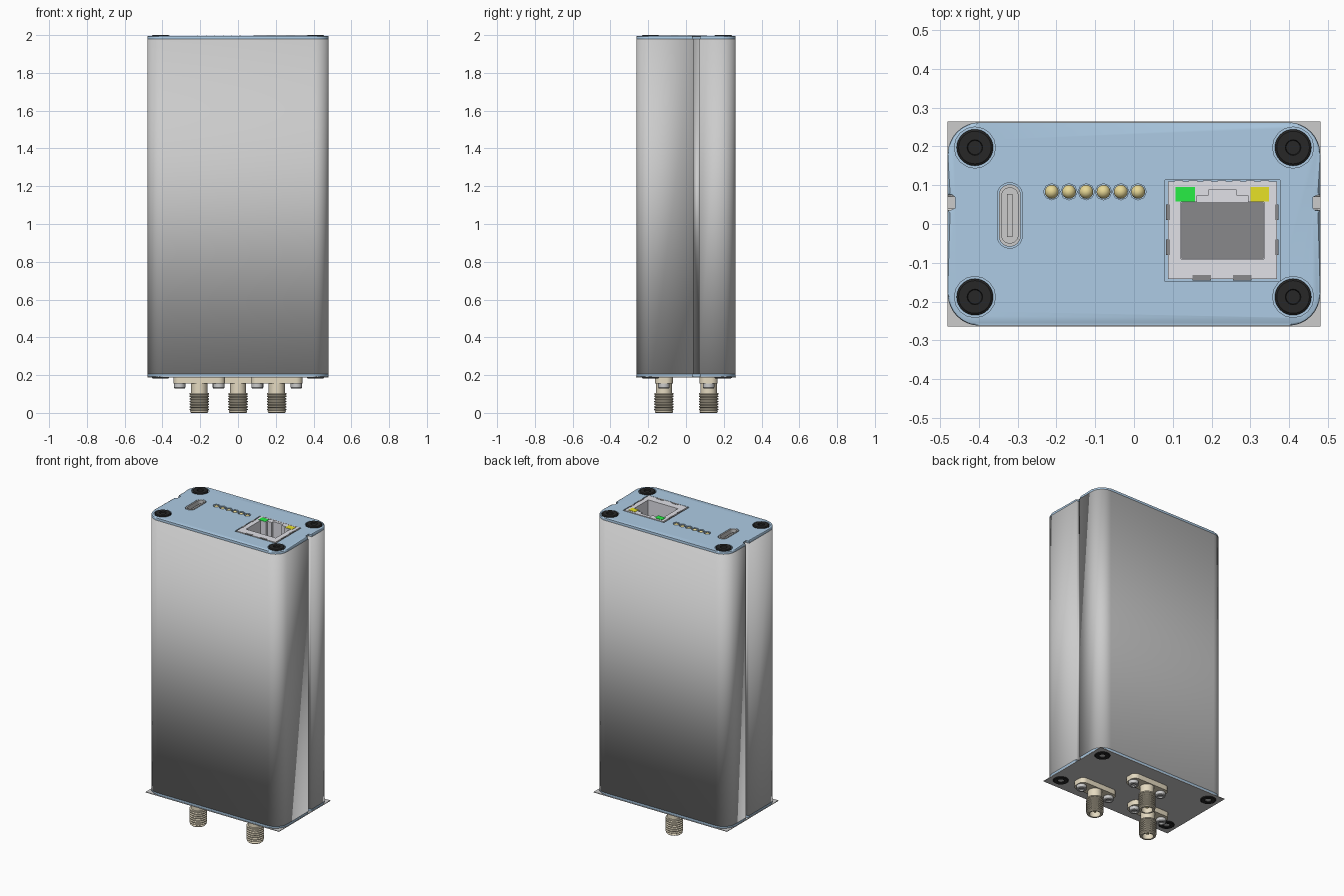
import bpy, bmesh
from math import sin, cos, pi, radians

if "Cube" in bpy.data.objects:
    bpy.data.objects.remove(bpy.data.objects["Cube"])

COLORS = {"blue": (0.42, 0.6, 0.78, 1), "black": (0.02, 0.02, 0.02, 1), "tan": (0.78, 0.7, 0.53, 1),
          "gold": (0.8, 0.68, 0.3, 1), "silver": (0.75, 0.75, 0.8, 1), "green": (0.02, 0.85, 0.06, 1),
          "yellow": (0.8, 0.75, 0.02, 1), "dark": (0.25, 0.25, 0.26, 1)}
MATS = {}
for key, col in COLORS.items():
    MATS[key] = bpy.data.materials.new(key)
    MATS[key].diffuse_color = col


def finish(bm, name, color=None):
    bmesh.ops.recalc_face_normals(bm, faces=bm.faces[:])
    me = bpy.data.meshes.new(name)
    bm.to_mesh(me)
    bm.free()
    ob = bpy.data.objects.new(name, me)
    bpy.context.collection.objects.link(ob)
    if color:
        me.materials.append(MATS[color])
    return ob


def activate(ob):
    bpy.ops.object.select_all(action='DESELECT')
    ob.select_set(True)
    bpy.context.view_layer.objects.active = ob


def smooth(ob):
    activate(ob)
    bpy.ops.object.shade_smooth_by_angle(angle=radians(30))
    return ob


def outline(w, h, r, cx=0, cy=0, notch=None, seg=8):
    """Rounded rectangle (half sizes), optional side notch (y, half width, depth)."""
    pts = []
    for i, (sx, sy) in enumerate([(1, -1), (1, 1), (-1, 1), (-1, -1)]):
        for k in range(seg + 1):
            a = pi / 2 * (i - 1 + k / seg)
            pts.append((cx + sx * (w - r) + r * cos(a), cy + sy * (h - r) + r * sin(a)))
        if notch and i in (0, 2):
            y, hw, d = notch
            s = 1 if i == 0 else -1
            pts += [(s * w, y - s * hw), (s * (w - d), y - s * hw),
                    (s * (w - d), y + s * hw), (s * w, y + s * hw)]
    return pts


def box(x0, x1, y0, y1):
    return [(x0, y0), (x1, y0), (x1, y1), (x0, y1)]


def disc(cx, cy, r, n=16):
    return [(cx + r * cos(2 * pi * k / n), cy + r * sin(2 * pi * k / n)) for k in range(n)]


def extrude(bm, pts, z0, z1, caps=True):
    lo = [bm.verts.new((x, y, z0)) for x, y in pts]
    hi = [bm.verts.new((x, y, z1)) for x, y in pts]
    n = len(pts)
    for i in range(n):
        j = (i + 1) % n
        bm.faces.new((lo[i], lo[j], hi[j], hi[i]))
    if caps:
        bm.faces.new(lo[::-1])
        bm.faces.new(hi)


def prism(name, pts, z0, z1, color=None, bevel_z=None, bevel=0.006, caps=True):
    bm = bmesh.new()
    extrude(bm, pts, z0, z1, caps)
    if bevel_z is not None:
        edges = [e for e in bm.edges if all(abs(v.co.z - bevel_z) < 1e-5 for v in e.verts)]
        bmesh.ops.bevel(bm, geom=edges, offset=bevel, segments=2, profile=0.5, affect='EDGES')
    return finish(bm, name, color)


def cut(ob, shapes):
    bm = bmesh.new()
    for s in shapes:
        extrude(bm, *s)
    cutter = finish(bm, "cutter")
    cutter.hide_render = True
    activate(ob)
    mod = ob.modifiers.new("cut", 'BOOLEAN')
    mod.operation, mod.solver, mod.object = 'DIFFERENCE', 'EXACT', cutter
    bpy.ops.object.modifier_apply(modifier=mod.name)
    bpy.data.objects.remove(cutter)
    return ob


def lathe(name, profile, loc, color=None, n=24, flip=1):
    bm = bmesh.new()
    rings = [[bm.verts.new((loc[0] + r * cos(2 * pi * k / n), loc[1] + r * sin(2 * pi * k / n),
                            loc[2] + flip * z)) for k in range(n)] for r, z in profile]
    for a, b in zip(rings, rings[1:]):
        for k in range(n):
            bm.faces.new((a[k], a[(k + 1) % n], b[(k + 1) % n], b[k]))
    bmesh.ops.remove_doubles(bm, verts=bm.verts[:], dist=1e-5)
    return smooth(finish(bm, name, color))


W, H, R = 0.48, 0.262, 0.082
SCREWS = [(sx * 0.41, y) for sx in (-1, 1) for y in (0.197, -0.188)]
LIGHTS = [(-0.212 + 0.0445 * i, 0.083) for i in range(6)]

# Extruded housing tube with a groove down each side
body = prism("housing", outline(W, H, R, notch=(0.055, 0.015, 0.02)), 0.207, 1.98, caps=False)
mod = body.modifiers.new("wall", 'SOLIDIFY')
mod.thickness, mod.offset = 0.012, -1
smooth(body)

# End plates with recesses for the screws and openings for the ports
plate_shape = outline(W, H, R, notch=(0.055, 0.02, 0.025))
top = prism("top_plate", plate_shape, 1.98, 1.995, "blue", bevel_z=1.995)
cut(top, [(disc(x, y, 0.053), 1.987, 2.1) for x, y in SCREWS]
    + [(disc(x, y, 0.021, 8), 1.9, 2.1) for x, y in LIGHTS]
    + [(box(0.08, 0.376, -0.148, 0.114), 1.9, 2.1),
       (outline(0.032, 0.084, 0.031, -0.32, 0.022), 1.9, 2.1)])
smooth(top)
smooth(prism("bottom_plate", plate_shape, 0.192, 0.207, "blue", bevel_z=0.192))
prism("bottom_sheet", box(-W, W, -0.264, 0.264), 0.188, 0.192)

# Black screws at both ends
SCREW = [(0, -0.008), (0.018, -0.008), (0.02, 0), (0.042, 0), (0.047, -0.004), (0.047, -0.013), (0, -0.013)]
for i, (x, y) in enumerate(SCREWS):
    lathe(f"top_screw_{i}", SCREW, (x, y, 2.0), "black", 32)
    lathe(f"bottom_screw_{i}", SCREW, (x, y, 0.183), "black", 32, -1)

# Network jack: shell, stepped opening, lamps and spring tabs
step = [(0.107, -0.09), (0.107, 0.057), (0.066, 0.057), (0.066, 0.073), (0.036, 0.073), (0.036, 0.088)]
opening = [(0.228 + x, y) for x, y in step] + [(0.228 - x, y) for x, y in step[::-1]]
jack = prism("network_jack_shell", box(0.088, 0.368, -0.142, 0.11), 1.55, 1.997, "silver")
cut(jack, [(opening, 1.62, 2.1)])
prism("jack_floor", box(0.122, 0.334, -0.089, 0.056), 1.615, 1.63, "dark")
prism("green_lamp", box(0.107, 0.157, 0.058, 0.095), 1.96, 1.999, "green")
prism("yellow_lamp", box(0.300, 0.348, 0.058, 0.095), 1.96, 1.999, "yellow")
for i, x in enumerate((0.175, 0.279)):
    prism(f"jack_lower_tab_{i}", box(x - 0.024, x + 0.024, -0.145, -0.131), 1.96, 1.9985, "dark")
for i, x in enumerate((0.088, 0.368)):
    for j, y in enumerate((-0.06, 0.03)):
        prism(f"jack_side_tab_{i}_{j}", box(x - 0.005, x + 0.005, y - 0.02, y + 0.02), 1.96, 1.9985, "dark")
for i in range(7):
    x = 0.115 + 0.037 * i
    prism(f"jack_upper_tab_{i}", box(x - 0.011, x + 0.011, 0.103, 0.112), 1.96, 1.9985, "silver")

# Small data port: rounded shell with a tongue inside
port = prism("data_port_shell", outline(0.028, 0.08, 0.027, -0.32, 0.022), 1.8, 1.996)
smooth(cut(port, [(outline(0.021, 0.071, 0.02, -0.32, 0.022), 1.85, 2.1)]))
prism("data_port_tongue", box(-0.327, -0.313, -0.033, 0.077), 1.84, 1.98)

# Row of indicator domes
DOME = [(0, 0), (0.008, -0.002), (0.014, -0.007), (0.018, -0.015), (0.018, -0.05), (0, -0.05)]
for i, (x, y) in enumerate(LIGHTS):
    lathe(f"indicator_{i}", DOME, (x, y, 1.997), "gold", 16)

# Threaded antenna connectors with two-screw flanges underneath
thread = [(0, 0.06), (0.032, 0.06), (0.034, 0.0), (0.044, 0.0), (0.049, 0.005)]
for k in range(6):
    z = 0.012 + k * 0.014
    thread += [(0.045, z), (0.052, z + 0.004), (0.052, z + 0.008), (0.045, z + 0.012)]
thread += [(0.051, 0.097), (0.051, 0.104), (0.043, 0.106), (0.043, 0.158)]
CAP = [(0, 0.008), (0.014, 0.008), (0.016, 0), (0.027, 0), (0.03, 0.004), (0.03, 0.03)]
for i, (x, y) in enumerate([(-0.205, -0.117), (0.205, -0.117), (0, 0.12)]):
    lathe(f"connector_barrel_{i}", thread, (x, y, 0), "tan", 32)
    lathe(f"connector_pin_{i}", [(0, 0.012), (0.008, 0.016), (0.008, 0.065)], (x, y, 0), "gold", 12)
    smooth(prism(f"connector_flange_{i}", outline(0.137, 0.048, 0.035, x, y), 0.155, 0.188, "tan"))
    for j, s in enumerate((-1, 1)):
        lathe(f"flange_screw_{i}_{j}", CAP, (x + s * 0.104, y, 0.13))

for m in bpy.data.materials:
    if m.users and not m.is_grease_pencil:
        m.use_nodes = True
        m.node_tree.nodes["Principled BSDF"].inputs["Base Color"].default_value = m.diffuse_color
